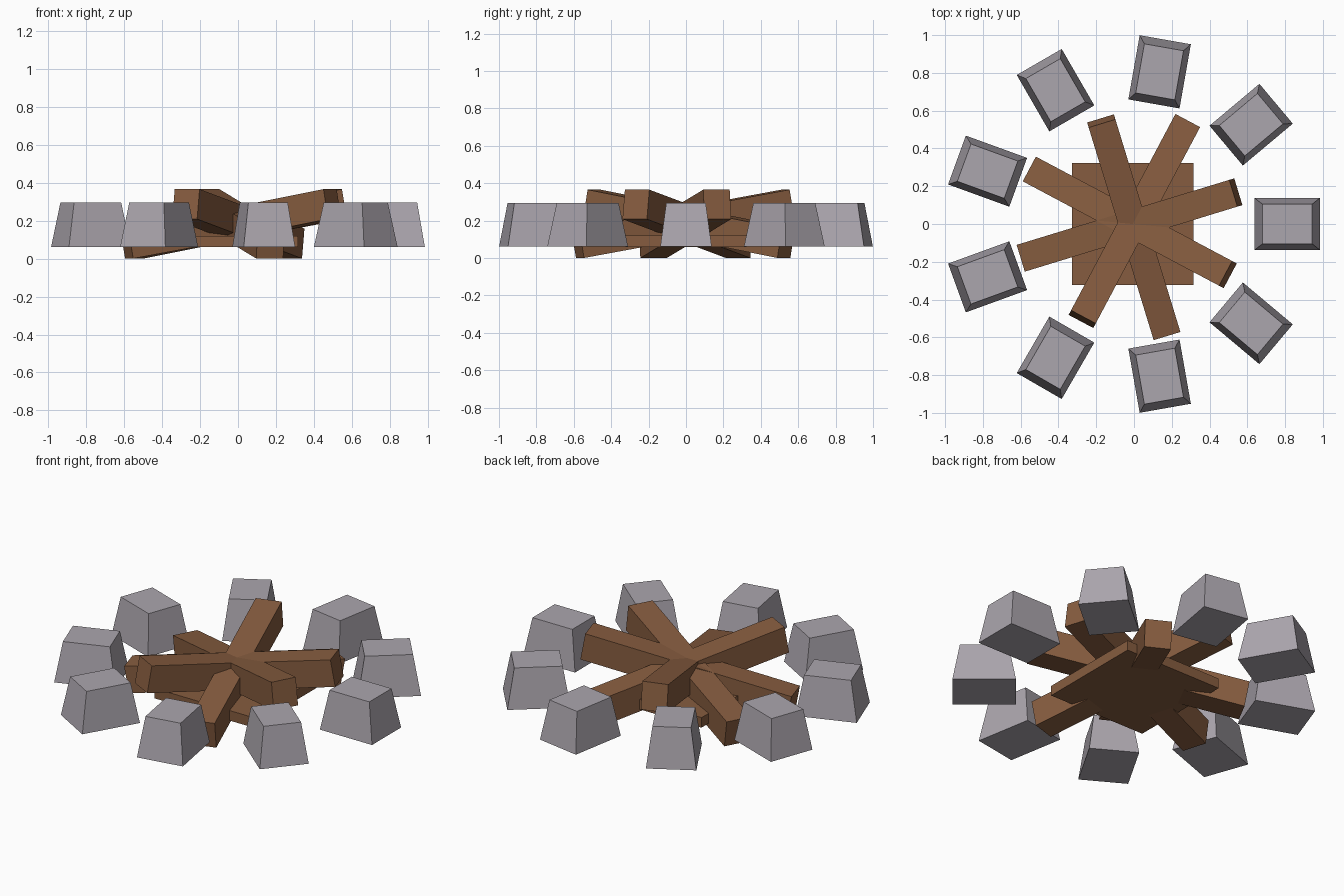
import bpy, bmesh, math
from mathutils import Matrix, Vector

if "Cube" in bpy.data.objects:
    bpy.data.objects.remove(bpy.data.objects["Cube"])

CX = -0.0065  # ring of nine stones is slightly off centre in x


def material(name, rgb):
    m = bpy.data.materials.new(name)
    m.diffuse_color = (*rgb, 1)
    m.use_nodes = True
    m.node_tree.nodes["Principled BSDF"].inputs["Base Color"].default_value = m.diffuse_color
    return m


STONE = material("grey stone", (0.41, 0.38, 0.42))
WOOD = material("brown wood", (0.24, 0.108, 0.05))


def block(name, size, matrix, mat, top=(1, 1)):
    """Box of the given size; its top face may be scaled in x and y."""
    bm = bmesh.new()
    bmesh.ops.create_cube(bm, size=1)
    for v in bm.verts:
        if v.co.z > 0:
            v.co.x *= top[0]
            v.co.y *= top[1]
        v.co = Vector((v.co.x * size[0], v.co.y * size[1], v.co.z * size[2]))
    bm.transform(matrix)
    me = bpy.data.meshes.new(name)
    bm.to_mesh(me)
    bm.free()
    me.materials.append(mat)
    ob = bpy.data.objects.new(name, me)
    bpy.context.collection.objects.link(ob)
    return ob


def turn(degrees, axis):
    return Matrix.Rotation(math.radians(degrees), 4, axis)


centre = Matrix.Translation((CX, 0, 0))

# Ring of tapered stones
for i in range(9):
    m = centre @ turn(40 * i, 'Z') @ Matrix.Translation((0.818, 0, 0.178))
    block(f"stone_{i + 1}", (0.345, 0.275, 0.235), m, STONE, (0.765, 0.765))

# Square wooden slab under the logs
block("base_slab", (0.645, 0.645, 0.06), centre @ Matrix.Translation((0, 0, 0.09)), WOOD)

# Crossed logs, each tilted up towards its heading
for i, heading in enumerate((17, 107, 242, 332)):
    m = (centre @ turn(heading, 'Z') @ Matrix.Translation((-0.018, 0, 0.183))
         @ turn(-10, 'Y'))
    block(f"log_{i + 1}", (1.195, 0.148, 0.16), m, WOOD)
